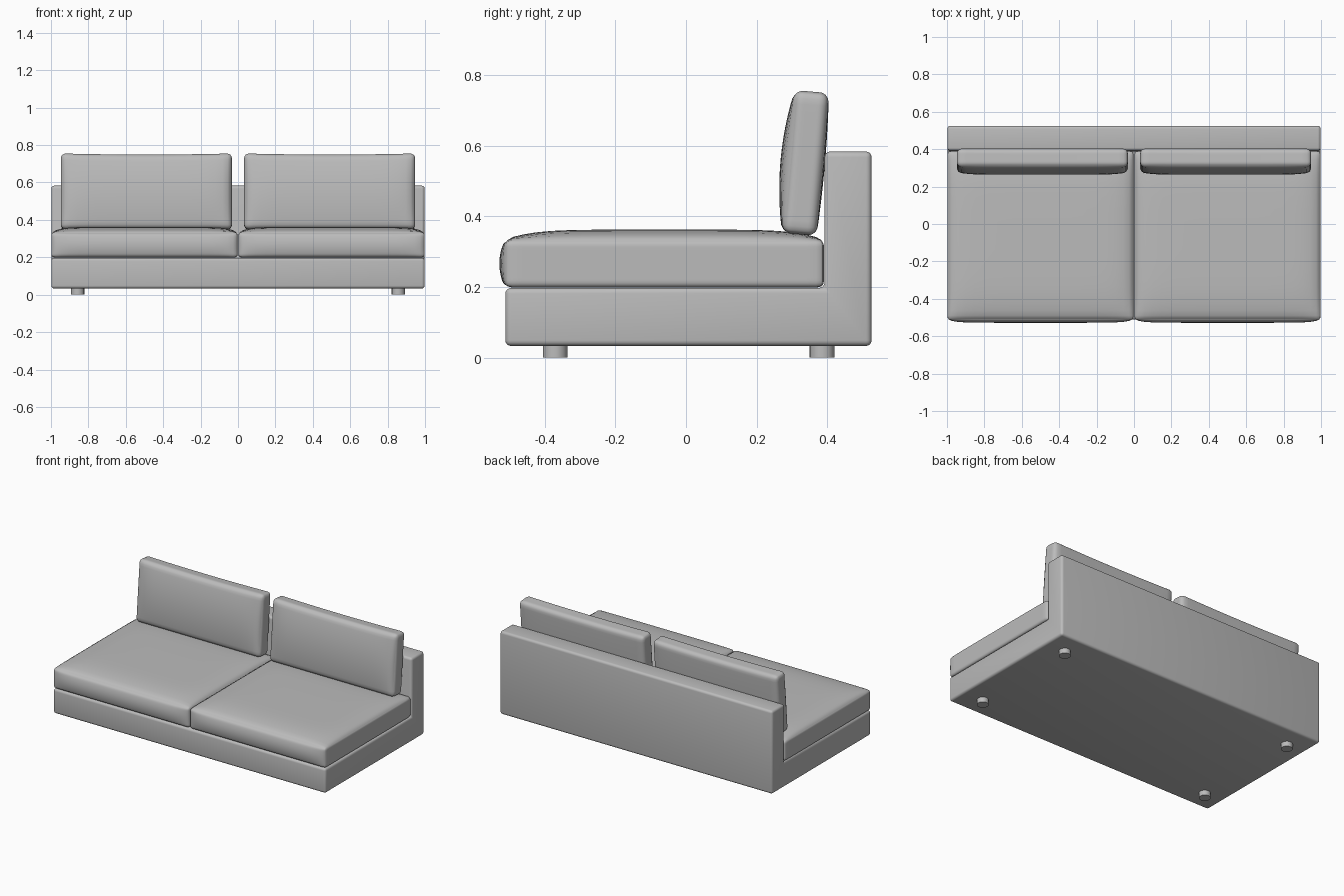
import bpy, bmesh, math
from mathutils import Vector, Matrix

cube = bpy.data.objects.get("Cube")
if cube:
    bpy.data.objects.remove(cube, do_unlink=True)

fabric = bpy.data.materials.new("grey fabric")
fabric.use_nodes = True
GREY = (0.5, 0.5, 0.5, 1)
fabric.diffuse_color = GREY
fabric.node_tree.nodes["Principled BSDF"].inputs["Base Color"].default_value = GREY


def finish(bm, name, angle=40):
    bmesh.ops.recalc_face_normals(bm, faces=bm.faces)
    mesh = bpy.data.meshes.new(name)
    bm.to_mesh(mesh)
    bm.free()
    mesh.materials.append(fabric)
    obj = bpy.data.objects.new(name, mesh)
    bpy.context.collection.objects.link(obj)
    bpy.ops.object.select_all(action='DESELECT')
    obj.select_set(True)
    bpy.context.view_layer.objects.active = obj
    bpy.ops.object.shade_smooth_by_angle(angle=math.radians(angle))
    return obj


def cushion(name, centre, half, radius, top=0, front=0, back=0, sag=0, tilt=0):
    """Rounded box, denser towards its edges, with bulging faces."""
    bm = bmesh.new()
    bmesh.ops.create_cube(bm, size=2)
    bmesh.ops.subdivide_edges(bm, edges=bm.edges, cuts=19, use_grid_fill=True)
    turn = Matrix.Rotation(tilt, 3, 'X')
    for v in bm.verts:
        u = Vector([math.sin(c * math.pi / 2) for c in v.co])
        p = Vector([a * h for a, h in zip(u, half)])
        core = Vector([max(radius - h, min(h - radius, c)) for c, h in zip(p, half)])
        p = core + (p - core).normalized() * radius
        ex, ey, ez = 1 - abs(u.x) ** 10, 1 - abs(u.y) ** 6, 1 - u.z ** 2
        up = max(u.z, 0)
        p.z += top * ex * ey * up - sag * (1 - u.x ** 2) * up
        p.y += (back * max(u.y, 0) - front * max(-u.y, 0)) * ex * ez
        v.co = turn @ p + Vector(centre)
    return finish(bm, name)


# Base and backrest as one L-shaped body
profile = [(-0.511, 0.033), (0.525, 0.033), (0.525, 0.583),
           (0.392, 0.583), (0.392, 0.197), (-0.511, 0.197)]
bm = bmesh.new()
side = bm.faces.new([bm.verts.new((-0.998, y, z)) for y, z in profile])
ext = bmesh.ops.extrude_face_region(bm, geom=[side])
bmesh.ops.translate(bm, vec=(1.996, 0, 0),
                    verts=[g for g in ext["geom"] if isinstance(g, bmesh.types.BMVert)])
bmesh.ops.recalc_face_normals(bm, faces=bm.faces)
bmesh.ops.bevel(bm, geom=bm.edges[:], offset=0.016, segments=4, profile=0.5,
                affect='EDGES', clamp_overlap=True)
finish(bm, "base_and_backrest")

for word, s in (("left", 1), ("right", -1)):
    # Seat and loose back cushions
    cushion(word + "_seat_cushion", (s * 0.5, -0.061, 0.266), (0.498, 0.451, 0.068),
            0.018, top=0.028, front=0.016)
    cushion(word + "_back_cushion", (s * 0.49, 0.338, 0.551), (0.457, 0.049, 0.203),
            0.026, front=0.022, back=0.006, sag=0.006, tilt=-math.radians(5))
    # Feet
    for end, y in (("front", -0.37), ("back", 0.385)):
        bm = bmesh.new()
        bmesh.ops.create_cone(bm, cap_ends=True, segments=32, radius1=0.035, radius2=0.035,
                              depth=0.04, matrix=Matrix.Translation((s * 0.857, y, 0.02)))
        finish(bm, f"{end}_{word}_foot")
